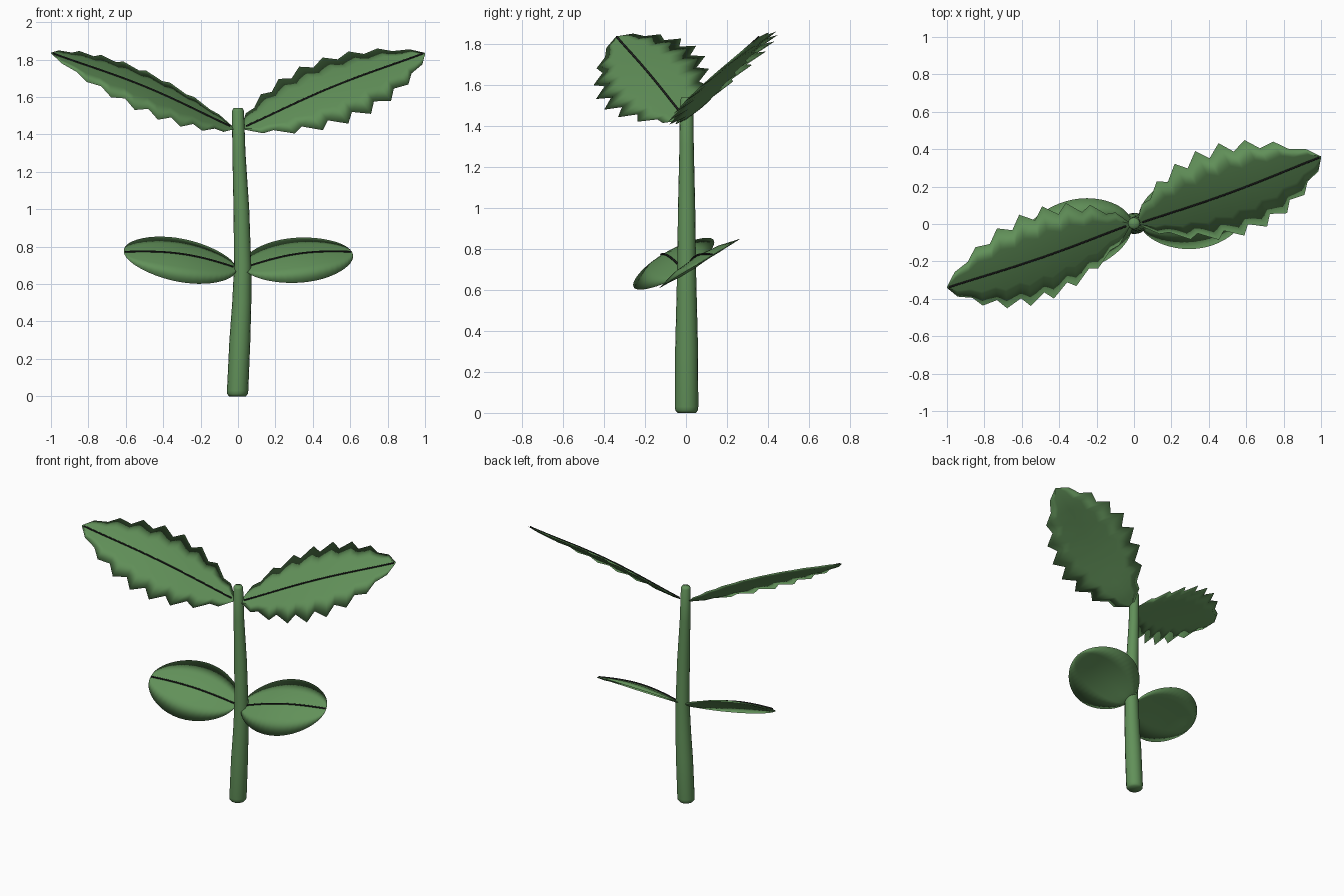
import bpy, math
from mathutils import Vector

if "Cube" in bpy.data.objects:
    bpy.data.objects.remove(bpy.data.objects["Cube"])


def material(name, rgb):
    m = bpy.data.materials.new(name)
    m.diffuse_color = (*rgb, 1)
    m.use_nodes = True
    m.node_tree.nodes["Principled BSDF"].inputs["Base Color"].default_value = m.diffuse_color
    return m


GREEN = material("leaf_green", (0.12, 0.28, 0.10))
DARK = material("vein_dark", (0.015, 0.015, 0.015))


def mesh_object(name, verts, faces, mat):
    me = bpy.data.meshes.new(name)
    me.from_pydata(verts, [], faces)
    me.materials.append(mat)
    for p in me.polygons:
        p.use_smooth = True
    ob = bpy.data.objects.new(name, me)
    bpy.context.collection.objects.link(ob)
    return ob


def stem():
    # (z, x centre, radius) of each ring, with softened ends
    rings = [(0, -.003, .045), (.012, -.003, .055), (.03, -.002, .057), (.3, .01, .056),
             (.5, .02, .051), (.7, .025, .046), (1.0, .018, .042), (1.3, .005, .035),
             (1.525, 0, .032), (1.54, 0, .024)]
    n = 16
    verts = [(x + r * math.cos(2 * math.pi * i / n), .003 + r * math.sin(2 * math.pi * i / n), z)
             for z, x, r in rings for i in range(n)]
    faces = [(a * n + i, a * n + (i + 1) % n, (a + 1) * n + (i + 1) % n, (a + 1) * n + i)
             for a in range(len(rings) - 1) for i in range(n)]
    faces += [tuple(range(n))[::-1], tuple(range((len(rings) - 1) * n, len(rings) * n))]
    mesh_object("stem", verts, faces, GREEN)


def leaf(name, base, tip, side, camber, power, teeth=0):
    """Thin arched shell from base to tip; side is the half-width vector."""
    base, tip, side = Vector(base), Vector(tip), Vector(side)
    half, across = side.length, side.normalized()
    normal = (tip - base).cross(across).normalized()

    def width(t):
        return math.sin(math.pi * t) ** power if 0 < t < 1 else 0.01

    def point(t, d, lift=0):
        f = width(t)
        return base.lerp(tip, t) + across * (d * half) + normal * (camber * (f * f - d * d) + lift)

    # stations along the leaf: (t, edge scale)
    if teeth:
        stations = []
        for k in range(teeth):
            stations += [((k + a) / teeth, s) for a, s in ((0, .82), (.6, 1.06))]
        stations.append((1, 1))
    else:
        stations = [((1 - math.cos(math.pi * k / 24)) / 2, 1) for k in range(25)]

    # each station is a closed loop: over the top, back along the underside
    loop = [(-1, 0), (-.5, 0), (0, 0), (.5, 0), (1, 0), (.5, -.012), (0, -.014), (-.5, -.012)]
    n = len(loop)
    verts = [point(t, s * width(t) * scale, lift * min(1, width(t) * 2))
             for t, scale in stations for s, lift in loop]
    faces = [(a * n + j, (a + 1) * n + j, (a + 1) * n + (j + 1) % n, a * n + (j + 1) % n)
             for a in range(len(stations) - 1) for j in range(n)]
    mesh_object(name, verts, faces, GREEN)

    # dark midrib lying on the upper surface
    cu = bpy.data.curves.new(name + "_midrib", "CURVE")
    cu.dimensions = "3D"
    cu.bevel_depth = .005
    cu.bevel_resolution = 1
    cu.use_fill_caps = True
    sp = cu.splines.new("POLY")
    sp.points.add(20)
    for k in range(21):
        sp.points[k].co = (*point(.03 + .96 * k / 20, 0, .003), 1)
    cu.materials.append(DARK)
    bpy.context.collection.objects.link(bpy.data.objects.new(name + "_midrib", cu))


stem()
# toothed upper pair
leaf("upper_leaf_right", (.015, 0, 1.43), (1, .36, 1.835), (-.125, .215, .145), .025, .72, 8)
leaf("upper_leaf_left", (-.015, 0, 1.43), (-1, -.34, 1.835), (.03, -.235, -.125), .025, .72, 8)
# smooth oval lower pair
leaf("lower_leaf_right", (.03, 0, .685), (.61, .13, .77), (-.06, .19, .115), .038, .48)
leaf("lower_leaf_left", (-.01, 0, .685), (-.61, -.12, .77), (.02, -.19, -.12), .038, .48)
